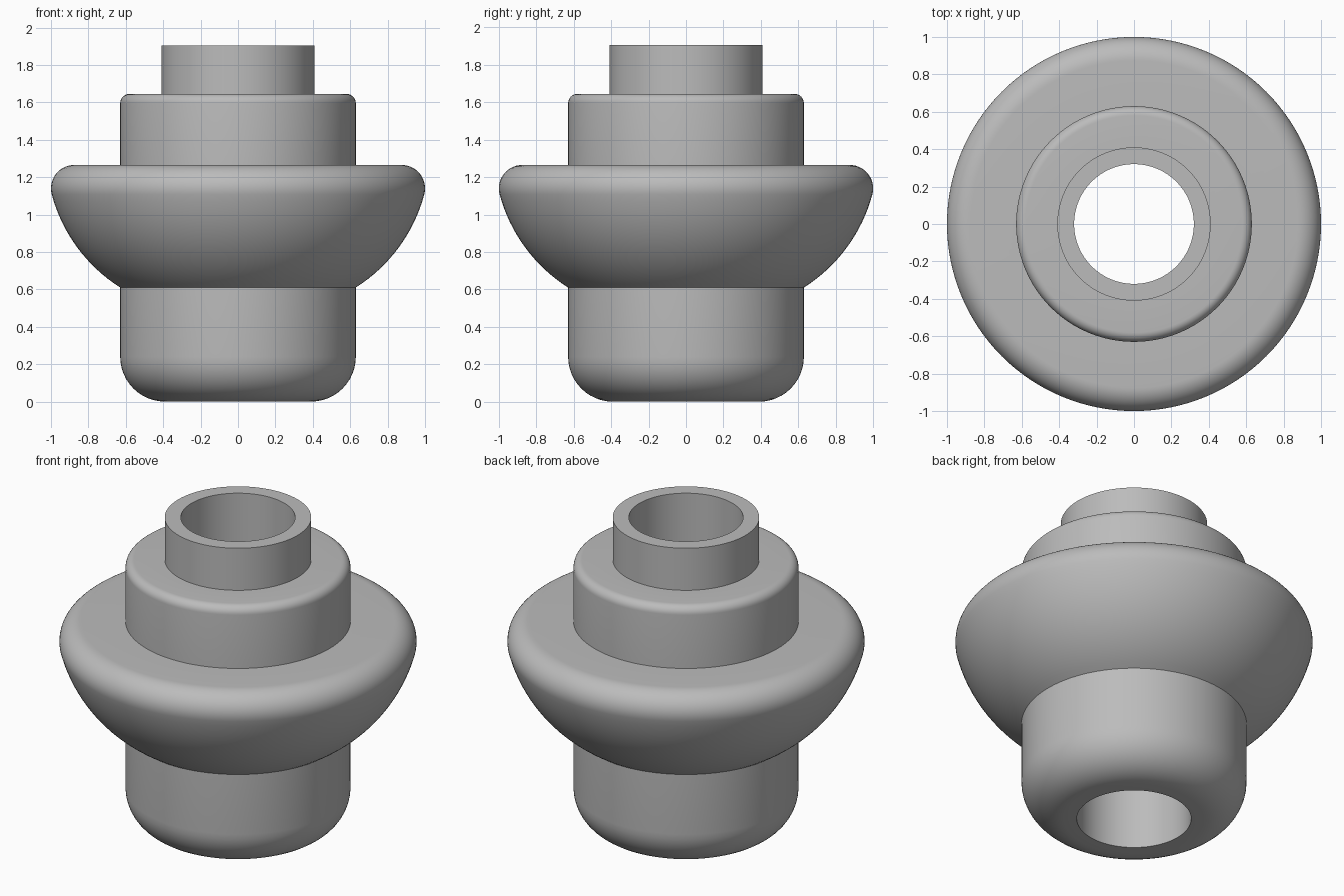
import bpy
import bmesh
from math import cos, sin, radians, pi

SEGMENTS = 128

cube = bpy.data.objects.get("Cube")
if cube:
    bpy.data.objects.remove(cube, do_unlink=True)

grey = bpy.data.materials.new("plain grey")
grey.use_nodes = True
colour = (0.5, 0.5, 0.5, 1)
grey.diffuse_color = colour
grey.node_tree.nodes["Principled BSDF"].inputs["Base Color"].default_value = colour


def arc(r, z, radius, start, end, steps):
    """Points of a circular arc in the radius-height plane."""
    angles = [radians(start + (end - start) * i / steps) for i in range(steps + 1)]
    return [(r + radius * cos(a), z + radius * sin(a)) for a in angles]


def lathe(name, profile):
    """Revolve a closed profile around the vertical axis."""
    bm = bmesh.new()
    verts = [bm.verts.new((r, 0, z)) for r, z in profile]
    edges = [bm.edges.new((v, verts[i - 1])) for i, v in enumerate(verts)]
    bmesh.ops.spin(bm, geom=verts + edges, cent=(0, 0, 0), axis=(0, 0, 1),
                   angle=2 * pi, steps=SEGMENTS, use_merge=True)
    bmesh.ops.remove_doubles(bm, verts=bm.verts, dist=0.0001)
    bmesh.ops.recalc_face_normals(bm, faces=bm.faces)
    mesh = bpy.data.meshes.new(name)
    bm.to_mesh(mesh)
    bm.free()
    mesh.materials.append(grey)
    obj = bpy.data.objects.new(name, mesh)
    bpy.context.collection.objects.link(obj)
    bpy.ops.object.select_all(action="DESELECT")
    obj.select_set(True)
    bpy.context.view_layer.objects.active = obj
    bpy.ops.object.shade_smooth_by_angle(angle=radians(25))
    return obj


profile = [(0.32, 0)]
# Lower barrel with a rounded foot
profile += arc(0.39, 0.24, 0.24, -90, 0, 12)
# Bowl-shaped flange with a rounded lip
profile += arc(0.175, 1.328, 0.85, -57.6, -15, 16)
profile += arc(0.875, 1.14, 0.125, -15, 90, 14)[1:]
# Upper barrel with a small rounded shoulder
profile += [(0.63, 1.265)]
profile += arc(0.58, 1.595, 0.05, 0, 90, 8)
# Top collar and through bore
profile += [(0.41, 1.645), (0.41, 1.905), (0.32, 1.905)]

lathe("flanged_bushing", profile)
